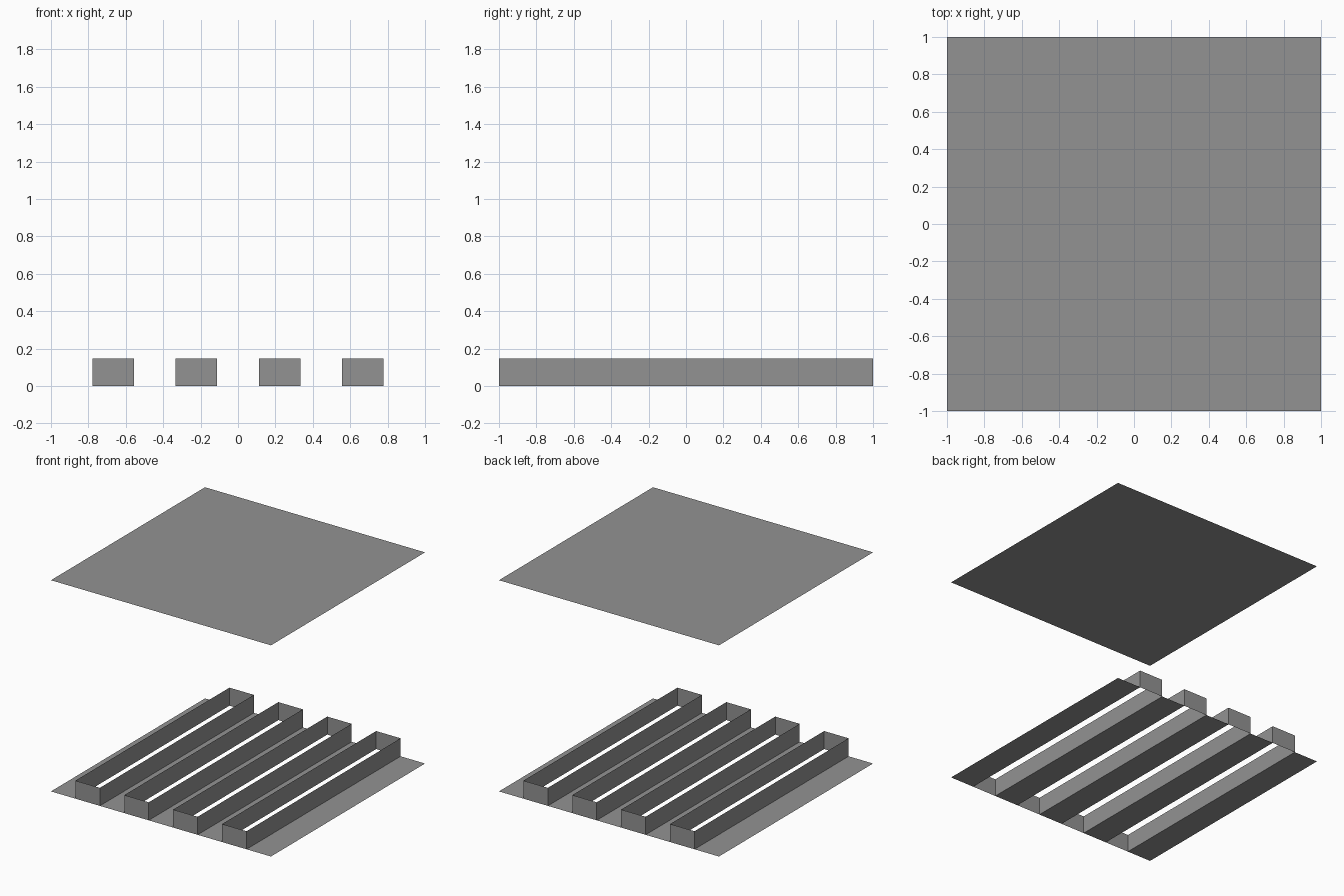
import bpy, bmesh

if "Cube" in bpy.data.objects:
    bpy.data.objects.remove(bpy.data.objects["Cube"])

PITCH = 2 / 9          # width of each strip and each open slot
WALL = 0.148           # slot wall height
TOP = 1.735            # height of the upper sheet

# Dark grey used on every part
grey = bpy.data.materials.new("dark_grey")
grey.diffuse_color = (0.29, 0.29, 0.29, 1)
grey.use_nodes = True
grey.node_tree.nodes["Principled BSDF"].inputs["Base Color"].default_value = grey.diffuse_color


def make_object(name, quads):
    """Build an object from a list of four-corner faces."""
    bm = bmesh.new()
    for quad in quads:
        bm.faces.new([bm.verts.new(co) for co in quad])
    bmesh.ops.remove_doubles(bm, verts=bm.verts, dist=1e-5)
    mesh = bpy.data.meshes.new(name)
    bm.to_mesh(mesh)
    bm.free()
    mesh.materials.append(grey)
    obj = bpy.data.objects.new(name, mesh)
    bpy.context.collection.objects.link(obj)
    return obj


def sheet(x0, x1, z):
    return [(x0, -1, z), (x1, -1, z), (x1, 1, z), (x0, 1, z)]


def slot_walls(x0, x1):
    """Four outward-facing walls, open at top and bottom."""
    ring = [(x0, -1), (x1, -1), (x1, 1), (x0, 1)]
    return [[(*a, 0), (*b, 0), (*b, WALL), (*a, WALL)]
            for a, b in zip(ring, ring[1:] + ring[:1])]


# Upper flat sheet
make_object("upper_sheet", [sheet(-1, 1, TOP)])

# Floor strips alternate with open walled slots
for i in range(9):
    x0 = -1 + i * PITCH
    x1 = x0 + PITCH
    if i % 2 == 0:
        make_object(f"floor_strip_{i // 2 + 1}", [sheet(x0, x1, 0)])
    else:
        make_object(f"slot_walls_{i // 2 + 1}", slot_walls(x0, x1))
